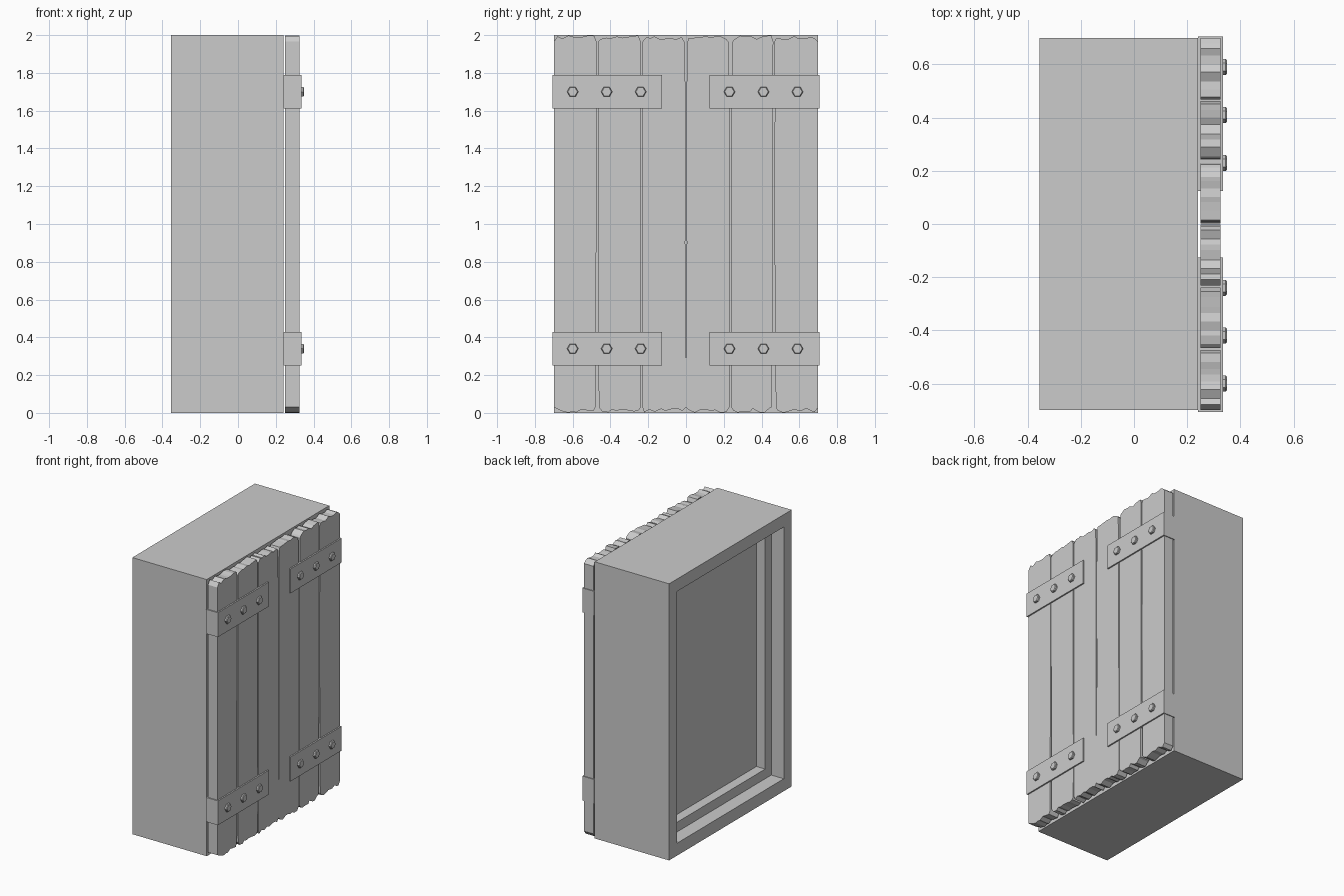
import bpy, bmesh, math, random
from mathutils import Matrix

if "Cube" in bpy.data.objects:
    bpy.data.objects.remove(bpy.data.objects["Cube"])

random.seed(7)


def finish(bm, name):
    bmesh.ops.recalc_face_normals(bm, faces=bm.faces)
    me = bpy.data.meshes.new(name)
    bm.to_mesh(me)
    bm.free()
    ob = bpy.data.objects.new(name, me)
    bpy.context.collection.objects.link(ob)
    return ob


# Frame: rectangular rings (x, margin) lofted from the front into the stepped recess
bm = bmesh.new()
rings = []
for x, m in [(0.24, 0), (-0.355, 0), (-0.355, 0.09), (-0.255, 0.09),
             (-0.255, 0.16), (-0.185, 0.16)]:
    a = 0.70 - m
    rings.append([bm.verts.new((x, y, z)) for y, z in
                  [(-a, m), (a, m), (a, 2 - m), (-a, 2 - m)]])
for r, s in zip(rings, rings[1:]):
    for i in range(4):
        j = (i + 1) % 4
        bm.faces.new((r[i], r[j], s[j], s[i]))
bm.faces.new(rings[0])
bm.faces.new(rings[-1])
finish(bm, "stepped_frame")

# Planks: seam position and half gap at bottom, low, middle, high, top
LEVELS = [0.03, 0.22, 0.9, 1.65, 1.965]
seams = [(-0.70, [0, 0, 0, 0, 0]),
         (-0.47, [0.009, 0.007, 0.005, 0.003, 0.004]),
         (-0.235, [0.005, 0.003, 0.005, 0.004, 0.004]),
         (0.0, [0.001, 0.001, 0.004, 0.002, 0.008]),
         (0.235, [0.004, 0.004, 0.005, 0.005, 0.011]),
         (0.465, [0.011, 0.009, 0.004, 0.005, 0.003]),
         (0.70, [0, 0, 0, 0, 0])]


def ragged_end(y0, y1, z, sign):
    # chipped end line, z is the outermost level
    n = 8
    pts = []
    for i in range(n):
        t = (i + 0.5 + random.uniform(-0.3, 0.3)) / n
        pts.append((y0 + (y1 - y0) * t, z - sign * random.uniform(0.0, 0.024)))
    return pts


for k in range(6):
    (ya, ga), (yb, gb) = seams[k], seams[k + 1]
    left = [(ya + g, z) for g, z in zip(ga, LEVELS)]
    right = [(yb - g, z) for g, z in zip(gb, LEVELS)]
    outline = (right + ragged_end(right[-1][0], left[-1][0], 2.0, 1) +
               left[::-1] + ragged_end(left[0][0], right[0][0], 0.0, -1))
    bm = bmesh.new()
    face = bm.faces.new([bm.verts.new((0.25, y, z)) for y, z in outline])
    ext = bmesh.ops.extrude_face_region(bm, geom=[face])
    bmesh.ops.translate(bm, vec=(0.075, 0, 0),
                        verts=[v for v in ext["geom"] if isinstance(v, bmesh.types.BMVert)])
    finish(bm, f"plank_{k + 1}")

# Straps with three hexagonal bolts each
for z in (0.34, 1.70):
    for y, bolts in ((-0.417, (-0.60, -0.42, -0.24)), (0.415, (0.23, 0.41, 0.59))):
        bm = bmesh.new()
        bmesh.ops.create_cube(bm, size=1, matrix=Matrix.Translation((0.2875, y, z)) @
                              Matrix.Diagonal((0.095, 0.582, 0.176, 1)))
        finish(bm, "strap")
        for by in bolts:
            bm = bmesh.new()
            rot = Matrix.Rotation(math.pi / 2, 4, 'Y')
            for x, d, r1, r2 in ((0.336, 0.018, 0.03, 0.03), (0.3475, 0.005, 0.03, 0.025)):
                bmesh.ops.create_cone(bm, cap_ends=True, segments=6, radius1=r1, radius2=r2,
                                      depth=d, matrix=Matrix.Translation((x, by, z)) @ rot)
            finish(bm, "hex_bolt")
